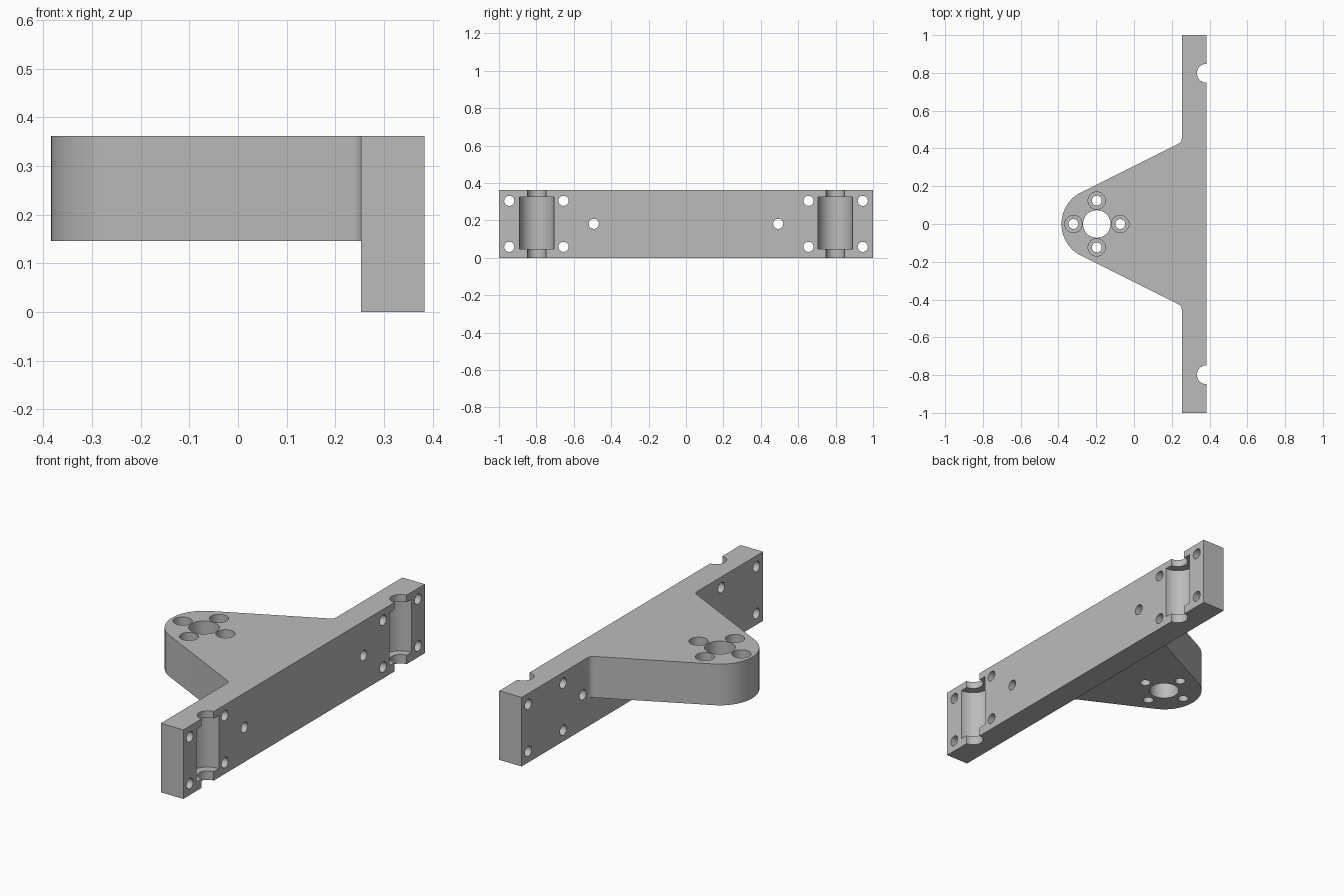
import bpy
import bmesh
from math import sin, cos, radians, pi
from mathutils import Matrix, Vector

cube = bpy.data.objects.get("Cube")
if cube:
    bpy.data.objects.remove(cube, do_unlink=True)

# Main dimensions
BACK, FRONT = 0.253, 0.383      # plate faces along x
TOP, ARM_Z = 0.362, 0.146
HUB, HUB_R = -0.197, 0.187

metal = bpy.data.materials.new("plain grey")
metal.use_nodes = True
grey = (0.5, 0.5, 0.5, 1)
metal.diffuse_color = grey
metal.node_tree.nodes["Principled BSDF"].inputs["Base Color"].default_value = grey


def make_object(name, bm):
    bmesh.ops.recalc_face_normals(bm, faces=bm.faces)
    mesh = bpy.data.meshes.new(name)
    bm.to_mesh(mesh)
    bm.free()
    mesh.materials.append(metal)
    obj = bpy.data.objects.new(name, mesh)
    bpy.context.collection.objects.link(obj)
    return obj


def prism(name, outline, z0, z1):
    bm = bmesh.new()
    face = bm.faces.new([bm.verts.new((x, y, z0)) for x, y in outline])
    top = bmesh.ops.extrude_face_region(bm, geom=[face])["geom"]
    moved = [v for v in top if isinstance(v, bmesh.types.BMVert)]
    bmesh.ops.translate(bm, verts=moved, vec=(0, 0, z1 - z0))
    return make_object(name, bm)


def cylinder(name, start, end, radius, sides=32):
    start, end = Vector(start), Vector(end)
    axis = end - start
    turn = axis.to_track_quat("Z", "Y").to_matrix().to_4x4()
    bm = bmesh.new()
    bmesh.ops.create_cone(bm, cap_ends=True, segments=sides, radius1=radius,
                          radius2=radius, depth=axis.length,
                          matrix=Matrix.Translation((start + end) / 2) @ turn)
    return make_object(name, bm)


def combine(target, other, operation):
    other.hide_render = True
    bpy.context.view_layer.objects.active = target
    mod = target.modifiers.new(operation.title(), "BOOLEAN")
    mod.operation = operation
    mod.solver = "EXACT"
    mod.object = other
    bpy.ops.object.modifier_apply(modifier=mod.name)
    bpy.data.objects.remove(other, do_unlink=True)


# Long mounting plate
bracket = prism("mounting_bracket",
                [(BACK, -1), (FRONT, -1), (FRONT, 1), (BACK, 1)], 0, TOP)

# Tapered arm: straight flanks tangent to the round hub, filleted at the plate
slope = radians(26.57)
first, fillet = pi / 2 + slope, 0.03
tangent_x, tangent_y = HUB + HUB_R * cos(first), HUB_R * sin(first)
fx = BACK - fillet
fy = (tangent_y + (fx - tangent_x) * sin(slope) / cos(slope)) + fillet / cos(slope)
corner = [(fx + fillet * cos(a), fy + fillet * sin(a))
          for a in [(-pi / 2 + slope) * i / 8 for i in range(9)]]
embed = BACK + 0.05
upper = [(embed, fy)] + corner
hub_arc = [(HUB + HUB_R * cos(a), HUB_R * sin(a))
           for a in [first + (2 * pi - 2 * first) * i / 40 for i in range(41)]]
lower = [(x, -y) for x, y in reversed(upper)]
arm = prism("arm", upper + hub_arc + lower, ARM_Z, TOP)
combine(bracket, arm, "UNION")

cutters = []

# Hub bore and four counterbored holes around it
cutters.append(cylinder("hub_bore", (HUB, 0, 0), (HUB, 0, 0.5), 0.073, 48))
for i in range(4):
    x, y = HUB + 0.124 * cos(i * pi / 2), 0.124 * sin(i * pi / 2)
    cutters.append(cylinder("hub_bolt_hole", (x, y, 0), (x, y, 0.5), 0.026))
    cutters.append(cylinder("hub_counterbore", (x, y, 0.24), (x, y, 0.5), 0.046))

for side in (-1, 1):
    # Round pockets with a narrower groove above and below
    y = side * 0.798
    cutters.append(cylinder("groove", (FRONT, y, -0.1), (FRONT, y, 0.5), 0.05))
    cutters.append(cylinder("pocket", (FRONT, y, 0.047), (FRONT, y, 0.325), 0.092, 48))
    # Plate bolt holes
    spots = [(d, z) for d in (0.945, 0.655) for z in (0.059, 0.305)]
    for d, z in spots + [(0.493, 0.182)]:
        cutters.append(cylinder("plate_hole", (0.2, side * d, z),
                                (0.45, side * d, z), 0.027))

for cutter in cutters:
    combine(bracket, cutter, "DIFFERENCE")

# Smooth curved walls, crisp edges
bpy.ops.object.select_all(action="DESELECT")
bracket.select_set(True)
bpy.context.view_layer.objects.active = bracket
bpy.ops.object.shade_smooth_by_angle(angle=radians(30))
